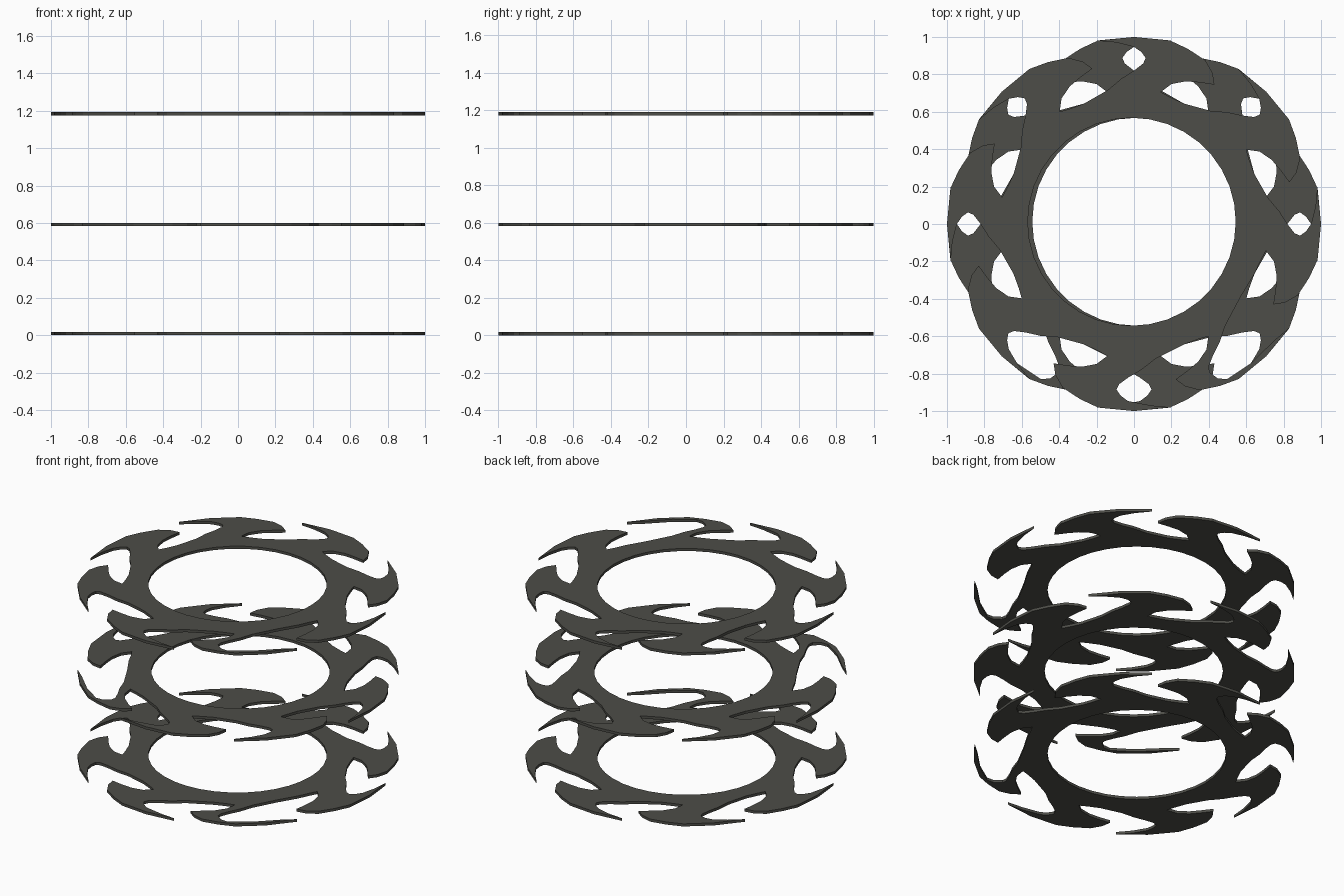
import bpy, bmesh, math

if "Cube" in bpy.data.objects:
    bpy.data.objects.remove(bpy.data.objects["Cube"])

THICK = 0.018
steel = bpy.data.materials.new("dark_grey_metal")
steel.diffuse_color = (0.075, 0.075, 0.065, 1)
steel.use_nodes = True
steel.node_tree.nodes["Principled BSDF"].inputs["Base Color"].default_value = steel.diffuse_color

# One hooked tooth as (clockwise degrees from the tooth centre, radius)
LEAD = [(-11, 0.73), (-5, 0.78), (0, 0.82), (3.3, 0.86), (4, 0.89), (2.5, 0.92), (0, 0.947)]
BLADE = [(-5.5, 0.975), (-11.5, 1.0), (0, 1.0), (11, 1.0), (17, 0.98), (23.5, 0.955), (27.5, 0.91),
         (30, 0.86), (25, 0.835), (20, 0.812), (15, 0.775), (11.5, 0.72), (16, 0.705), (22.5, 0.697)]
# Teeth whose hook is cut deeper: index -> extra degrees
DEEPER = {3: 14, 4: 2}


def polar(deg, r):
    a = math.radians(deg)
    return r * math.sin(a), r * math.cos(a)


def outline():
    pts = []
    for i in range(8):
        s = DEEPER.get(i, 0)
        if s > 5:
            pts.append(polar(i * 45 - 11, 0.69))
        for d, r in LEAD:
            pts.append(polar(i * 45 + d + s, r + (0.02 if s > 5 and r > 0.9 else 0)))
        if s > 5:  # long thin hook
            pts.append(polar(i * 45 + 5, 0.972))
        for k, (d, r) in enumerate(BLADE):
            pts.append(polar(i * 45 + d, r))
    return pts


def blade_ring(name, z, side):
    bm = bmesh.new()
    # slightly off-centre round opening
    hole = [(-0.012 + 0.556 * math.cos(2 * math.pi * k / 36),
             0.012 + 0.556 * math.sin(2 * math.pi * k / 36)) for k in range(36)]
    edges = []
    for loop in (outline(), hole):
        vs = [bm.verts.new((side * x, y, z)) for x, y in loop]
        edges += [bm.edges.new((vs[k - 1], vs[k])) for k in range(len(vs))]
    bmesh.ops.triangle_fill(bm, use_beauty=True, edges=edges, normal=(0, 0, 1))
    ext = bmesh.ops.extrude_face_region(bm, geom=bm.faces[:], use_keep_orig=True)
    top = [v for v in ext["geom"] if isinstance(v, bmesh.types.BMVert)]
    bmesh.ops.translate(bm, verts=top, vec=(0, 0, THICK))
    bmesh.ops.recalc_face_normals(bm, faces=bm.faces[:])
    me = bpy.data.meshes.new(name)
    bm.to_mesh(me)
    bm.free()
    me.materials.append(steel)
    ob = bpy.data.objects.new(name, me)
    bpy.context.collection.objects.link(ob)


# Three stacked rings, the middle one mirrored
blade_ring("lower_blade_ring", 0.0, 1)
blade_ring("middle_blade_ring", 0.583, -1)
blade_ring("upper_blade_ring", 1.174, 1)
